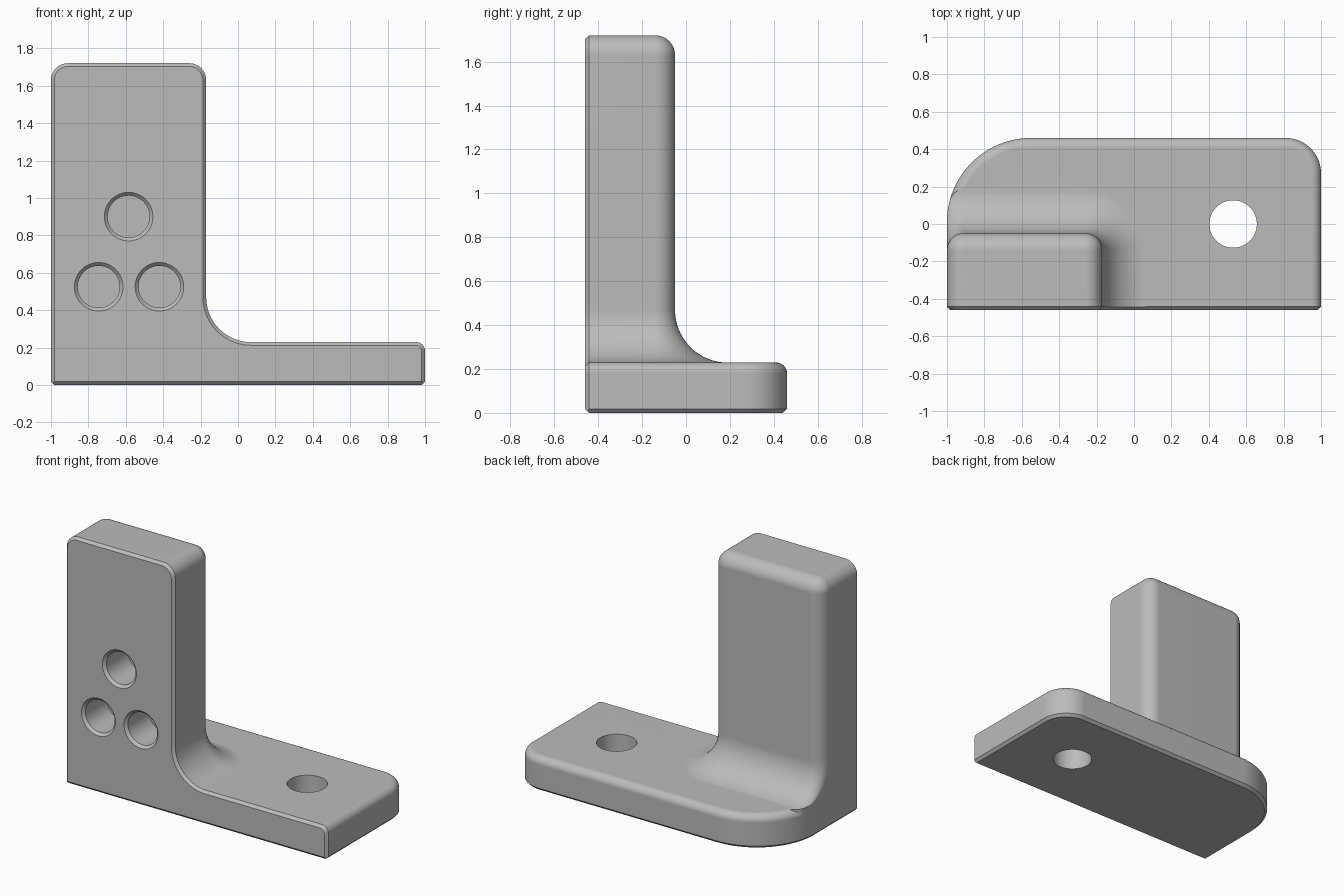
import bpy, bmesh
from math import sin, cos, pi, sqrt, atan2, radians

if "Cube" in bpy.data.objects:
    bpy.data.objects.remove(bpy.data.objects["Cube"])

FRONT, OVER = -0.46, -0.5      # finished front plane, rough front plane
BASE_H, HEIGHT = 0.23, 1.72
FILLET, ROUND, EDGE, CHAMFER = 0.24, 0.09, 0.05, 0.018

grey = bpy.data.materials.new("plain grey")
grey.use_nodes = True
grey.diffuse_color = (0.5, 0.5, 0.5, 1)
grey.node_tree.nodes["Principled BSDF"].inputs["Base Color"].default_value = (0.5, 0.5, 0.5, 1)


def arc(cx, cy, r, a, b, n=12):
    """Points of an arc from angle a to angle b in degrees."""
    steps = [radians(a + (b - a) * i / n) for i in range(n + 1)]
    return [(cx + r * cos(t), cy + r * sin(t)) for t in steps]


def loft(name, rings):
    """Closed solid through rings with equal point counts."""
    bm = bmesh.new()
    loops = [[bm.verts.new(p) for p in ring] for ring in rings]
    for a, b in zip(loops, loops[1:]):
        for i in range(len(a)):
            j = (i + 1) % len(a)
            bm.faces.new((a[i], a[j], b[j], b[i]))
    bm.faces.new(loops[0])
    bm.faces.new(loops[-1])
    bmesh.ops.remove_doubles(bm, verts=bm.verts, dist=1e-5)
    bmesh.ops.recalc_face_normals(bm, faces=bm.faces)
    mesh = bpy.data.meshes.new(name)
    bm.to_mesh(mesh)
    bm.free()
    mesh.materials.append(grey)
    obj = bpy.data.objects.new(name, mesh)
    bpy.context.collection.objects.link(obj)
    return obj


def combine(target, other, operation):
    """Apply a boolean and discard the helper."""
    bpy.context.view_layer.objects.active = target
    mod = target.modifiers.new(operation, 'BOOLEAN')
    mod.operation, mod.object, mod.solver = operation, other, 'EXACT'
    other.hide_render = True
    bpy.ops.object.modifier_apply(modifier=mod.name)
    bpy.data.objects.remove(other)


def base_ring(z, inset):
    pts = [(-1 + inset, OVER)]
    pts += arc(-0.55, 0.01, 0.45 - inset, 180, 90, 32)
    pts += arc(0.81, 0.27, 0.19 - inset, 90, 0, 20)
    pts.append((1 - inset, OVER))
    return [(x, y, z) for x, y in pts]


def upright_ring(z, grow):
    """Section of the upright; grow widens it, negative grow insets it."""
    inset = max(0, -grow)
    rise = max(0, grow)
    r = ROUND - inset
    cx, cy, turn = -1 + ROUND, -0.05 + rise - ROUND, 180
    pts = [(-1 + inset, OVER)]
    if cy > 0.01:          # corner blends into the curved edge of the base
        dy = cy - 0.01
        cx = -0.55 - sqrt((0.45 - ROUND) ** 2 - dy ** 2)
        turn = atan2(dy, cx + 0.55) * 180 / pi
        pts += arc(-0.55, 0.01, 0.45, 180, turn, 6)
    else:
        pts += [(-1 + inset, cy)] * 7
    pts += arc(cx, cy, r, turn, 90)
    pts += arc(-0.26, -0.14, ROUND + grow, 90, 0, 16)
    pts.append((-0.17 + grow, OVER))
    return [(x, y, z) for x, y in pts]


def outline_ring(y, o):
    """Front silhouette of the whole bracket, offset by o."""
    pts = [(-1 - o, -o), (1 + o, -o)]
    pts += arc(1 - EDGE, BASE_H - EDGE, EDGE + o, 0, 90)
    pts += arc(-0.17 + FILLET, BASE_H + FILLET, FILLET - o, 270, 180, 20)
    pts += arc(-0.26, HEIGHT - ROUND, ROUND + o, 0, 90)
    pts += arc(-0.91, HEIGHT - ROUND, ROUND + o, 90, 180)
    return [(x, y, z) for x, z in pts]


def quarter(n):
    return [pi / 2 * i / n for i in range(n + 1)]


# Base plate with chamfered underside and rounded top edge
rings = [base_ring(0, CHAMFER), base_ring(CHAMFER, 0)]
rings += [base_ring(BASE_H - EDGE + EDGE * sin(t), EDGE * (1 - cos(t))) for t in quarter(8)]
bracket = loft("bracket", rings)

# Upright with flared foot and rounded top
foot = [upright_ring(BASE_H + FILLET - 0.001 - FILLET * sin(t), FILLET * (1 - cos(t)))
        for t in reversed(quarter(20))]
top = [upright_ring(HEIGHT - ROUND + ROUND * sin(t), -ROUND * (1 - cos(t))) for t in quarter(10)]
upright = loft("upright", [upright_ring(BASE_H - EDGE - 0.001, FILLET)] + foot + top)
combine(bracket, upright, 'UNION')

# Chamfered front face
envelope = loft("front_envelope", [outline_ring(FRONT, -CHAMFER),
                                   outline_ring(FRONT + 0.06, 0.06 - CHAMFER),
                                   outline_ring(0.6, 0.06 - CHAMFER)])
combine(bracket, envelope, 'INTERSECT')

# Through hole in the base
hole = loft("base_hole", [[(x, y, z) for x, y in arc(0.53, 0, 0.127, 0, 352.5, 47)]
                          for z in (-0.1, 0.4)])
combine(bracket, hole, 'DIFFERENCE')

# Blind countersunk holes in the front
for cx, cz in ((-0.585, 0.9), (-0.745, 0.525), (-0.42, 0.525)):
    steps = ((FRONT - 0.02, 0.15), (FRONT + 0.018, 0.112), (FRONT + 0.25, 0.112))
    socket = loft("front_hole", [[(x, y, z) for x, z in arc(cx, cz, r, 0, 352.5, 47)]
                                 for y, r in steps])
    combine(bracket, socket, 'DIFFERENCE')

# Smooth rounds, crisp chamfers
bpy.ops.object.select_all(action='DESELECT')
bracket.select_set(True)
bpy.context.view_layer.objects.active = bracket
bpy.ops.object.shade_smooth_by_angle(angle=radians(28))
weighted = bracket.modifiers.new("weighted_normals", 'WEIGHTED_NORMAL')
weighted.keep_sharp = True
